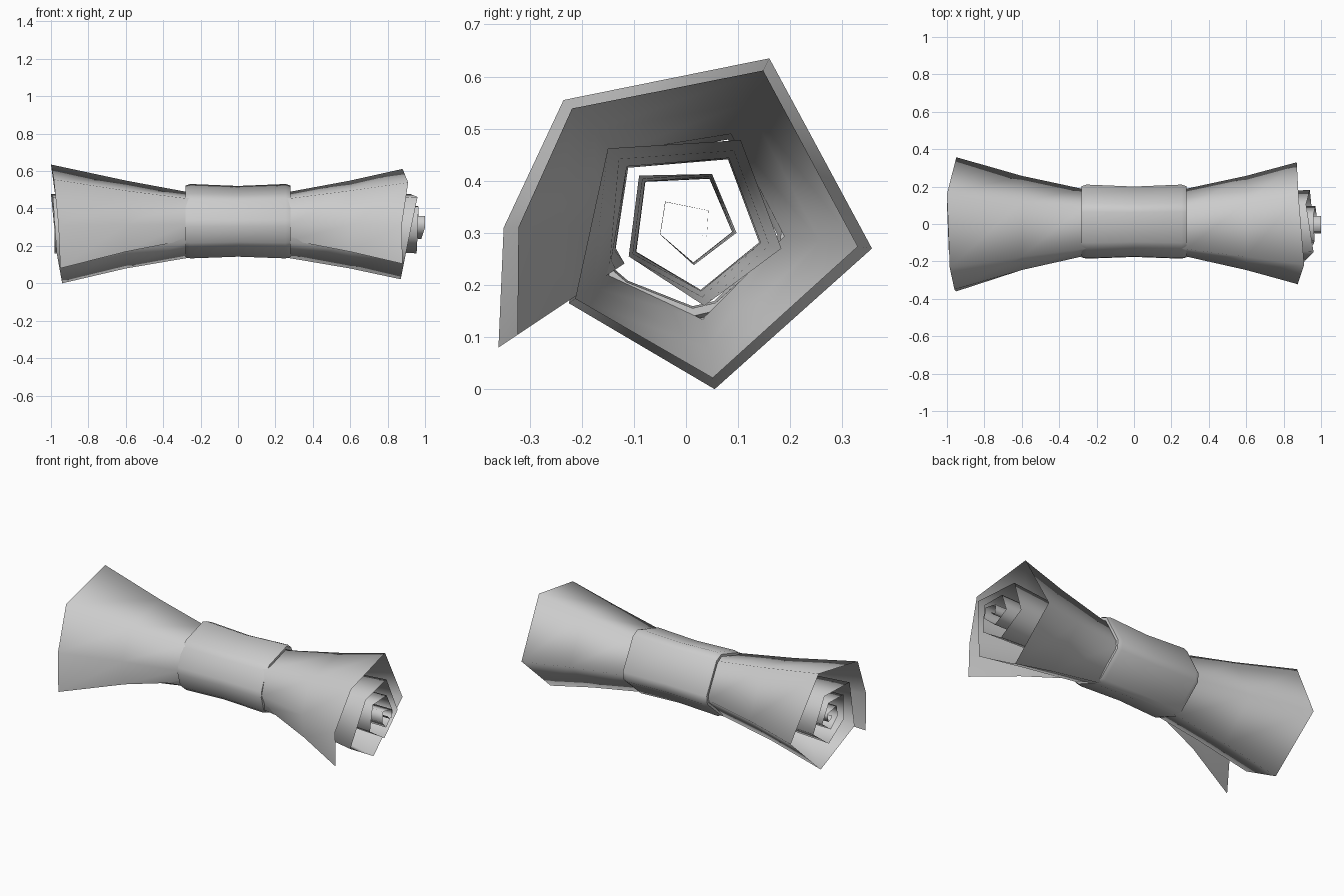
import bpy
from mathutils import Vector

if "Cube" in bpy.data.objects:
    bpy.data.objects.remove(bpy.data.objects["Cube"])

CZ = 0.32  # height of the roll axis


def build(name, rows, cyclic=False, close_rows=False):
    """Grid surface from rows of points."""
    n, m = len(rows), len(rows[0])
    verts = [p for row in rows for p in row]
    faces = []
    for i in range(n if close_rows else n - 1):
        for j in range(m if cyclic else m - 1):
            a, b = i, (i + 1) % n
            k = (j + 1) % m
            faces.append((a * m + j, b * m + j, b * m + k, a * m + k))
    mesh = bpy.data.meshes.new(name)
    mesh.from_pydata(verts, [], faces)
    ob = bpy.data.objects.new(name, mesh)
    bpy.context.collection.objects.link(ob)
    mesh.polygons.foreach_set("use_smooth", [True] * len(mesh.polygons))
    return ob


# Rolled sheet: five-sided spiral, (y, z, left end x, right end x)
spiral = [
    (-.36, .08, -.95, .88), (-.35, .31, -.96, .875), (-.235, .555, -.985, .91),
    (.16, .635, -1, .88), (.357, .27, -.95, .87), (.055, 0, -.94, .87),
    (-.225, .165, -.97, .90),
    (-.15, .462, -.99, .96), (.105, .478, -1, .92), (.183, .27, -.98, .94),
    (.035, .16, -.98, .955), (-.11, .255, -.98, .96), (-.09, .41, -.99, .965),
    (.05, .413, -.99, .96), (.097, .30, -.98, .97), (.015, .238, -.98, .98),
    (-.05, .297, -.98, 1), (-.04, .36, -.98, 1), (.043, .343, -.98, 1),
    (.04, .293, -.98, 1), (.015, .297, -.98, 1), (.003, .315, -.98, 1)]

rows = []
for i, (y, z, xl, xr) in enumerate(spiral):
    r = Vector((y, z - CZ)).length
    waist = min(1, 1.07 - 1.6 * r) - (.05 if i < 2 else 0)
    t_right = .85 if i < 7 else 1
    row = []
    for x, t in [(xl, 1), (-.6, .45), (-.28, .07), (0, 0), (.28, .07), (.6, .45), (xr, t_right)]:
        s = waist + (1 - waist) * t
        row.append((x, y * s, CZ + (z - CZ) * s))
    rows.append(row)
build("rolled_sheet", rows)

# Band around the waist: irregular section with cut corners
corners = [Vector(c) for c in [(-.155, -.12), (-.19, 0), (-.13, .15),
                               (.095, .22), (.228, -.03), (.04, -.197)]]
section = []
for i, c in enumerate(corners):
    section.append(c.lerp(corners[i - 1], .13))
    section.append(c.lerp(corners[(i + 1) % len(corners)], .13))

profile = [(-.28, .88), (-.28, .96), (-.255, 1), (0, .95),
           (.255, 1), (.28, .96), (.28, .88), (0, .86)]
band = build("waist_band",
             [[(x, p.x * s, CZ + p.y * s) for p in section] for x, s in profile],
             cyclic=True, close_rows=True)

bpy.ops.object.select_all(action='DESELECT')
band.select_set(True)
bpy.context.view_layer.objects.active = band
bpy.ops.object.shade_smooth_by_angle(angle=0.8)
